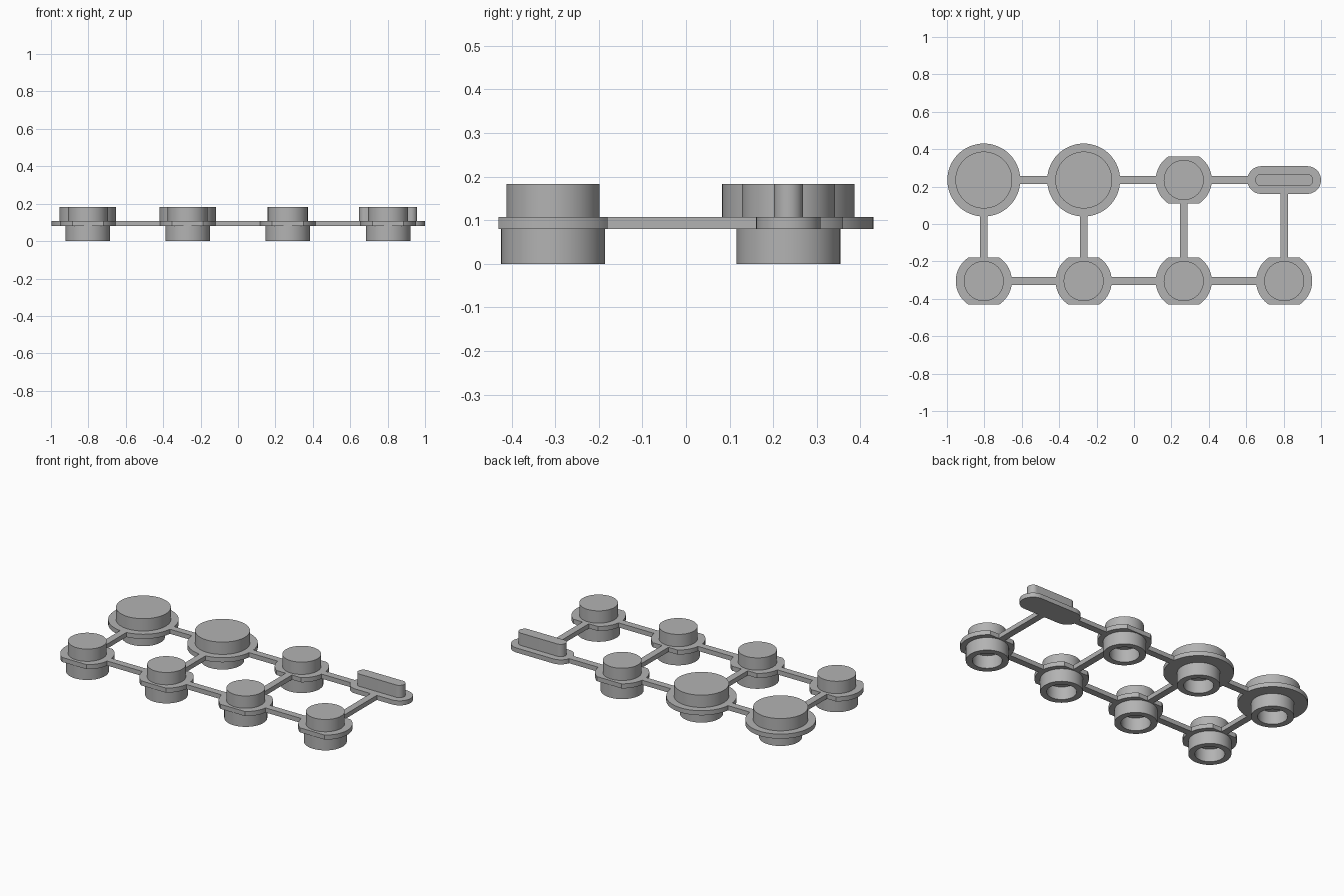
import bpy, bmesh, math

cube = bpy.data.objects.get("Cube")
if cube:
    bpy.data.objects.remove(cube, do_unlink=True)

# Single grey rubber material
grey = bpy.data.materials.new("grey_rubber")
grey.use_nodes = True
COLOUR = (0.45, 0.45, 0.45, 1)
grey.diffuse_color = COLOUR
grey.node_tree.nodes["Principled BSDF"].inputs["Base Color"].default_value = COLOUR

WEB_LOW, WEB_TOP, KEY_TOP = 0.08, 0.108, 0.183
COLUMNS = (-0.803, -0.269, 0.266, 0.803)
FRONT_Y, BACK_Y = -0.305, 0.235
STRIP = 0.021   # half width of connecting strips


def finish(bm, name, x=0, y=0):
    bmesh.ops.recalc_face_normals(bm, faces=bm.faces)
    mesh = bpy.data.meshes.new(name)
    bm.to_mesh(mesh)
    bm.free()
    obj = bpy.data.objects.new(name, mesh)
    obj.location = (x, y, 0)
    bpy.context.collection.objects.link(obj)
    mesh.materials.append(grey)
    bpy.ops.object.select_all(action='DESELECT')
    obj.select_set(True)
    bpy.context.view_layer.objects.active = obj
    bpy.ops.object.shade_smooth_by_angle(angle=math.radians(30))
    return obj


def prism(name, outline, low, high, x=0, y=0):
    """Extrude a closed outline between two heights."""
    bm = bmesh.new()
    face = bm.faces.new([bm.verts.new((px, py, low)) for px, py in outline])
    top = bmesh.ops.extrude_face_region(bm, geom=[face])["geom"]
    bmesh.ops.translate(bm, vec=(0, 0, high - low),
                        verts=[v for v in top if isinstance(v, bmesh.types.BMVert)])
    return finish(bm, name, x, y)


def arc(cx, radius, start, end, steps):
    angles = [start + (end - start) * i / steps for i in range(steps + 1)]
    return [(cx + radius * math.cos(a), radius * math.sin(a)) for a in angles]


def circle(radius):
    return arc(0, radius, 0, math.tau, 64)[:-1]


def flat_sided(radius, half):
    """Circle with its front and back cut straight."""
    a = math.asin(half / radius)
    return arc(0, radius, -a, a, 24) + arc(0, radius, math.pi - a, math.pi + a, 24)


def pill(half_length, radius):
    c, q = half_length - radius, math.pi / 2
    return arc(c, radius, -q, q, 24) + arc(-c, radius, q, 3 * q, 24)


def socket(name, x, y):
    """Hollow round post, open at the bottom."""
    profile = [(0, WEB_LOW), (0.083, WEB_LOW), (0.083, 0), (0.119, 0), (0.119, WEB_LOW)]
    bm = bmesh.new()
    verts = [bm.verts.new((r, 0, z)) for r, z in profile]
    edges = [bm.edges.new(pair) for pair in zip(verts, verts[1:])]
    bmesh.ops.spin(bm, geom=verts + edges, cent=(0, 0, 0), axis=(0, 0, 1),
                   angle=math.tau, steps=64)
    bmesh.ops.remove_doubles(bm, verts=bm.verts, dist=0.0001)
    return finish(bm, name, x, y)


def button(name, x, y, flange, cap_radius):
    prism(name + "_flange", flange, WEB_LOW, WEB_TOP, x, y)
    prism(name + "_cap", circle(cap_radius), WEB_TOP, KEY_TOP, x, y)
    socket(name + "_socket", x, y)


def strip(name, x0, x1, y0, y1):
    prism(name, [(x0, y0), (x1, y0), (x1, y1), (x0, y1)], WEB_LOW, WEB_TOP)


# Front row of small buttons, back row of two large, one small
SMALL, LARGE, HALF = 0.15, 0.195, 0.125
for i, x in enumerate(COLUMNS):
    button(f"front_button_{i + 1}", x, FRONT_Y, flat_sided(SMALL, HALF), 0.107)
for i, x in enumerate(COLUMNS[:2]):
    button(f"large_button_{i + 1}", x, BACK_Y, circle(LARGE), 0.152)
button("back_button", COLUMNS[2], BACK_Y, flat_sided(SMALL, HALF), 0.107)

# Long bar key with no socket
BAR_LENGTH, BAR_WIDTH = 0.197, 0.074
prism("bar_flange", pill(BAR_LENGTH, BAR_WIDTH), WEB_LOW, WEB_TOP, COLUMNS[3], BACK_Y)
prism("bar_key", pill(0.155, 0.033), WEB_TOP, KEY_TOP, COLUMNS[3], BACK_Y)

# Connecting strips along both rows and between them
LAP = 0.004
back_reach_x = (LARGE, LARGE, SMALL, BAR_LENGTH)
back_reach_y = (LARGE, LARGE, HALF, BAR_WIDTH)
for i, x in enumerate(COLUMNS):
    strip(f"cross_strip_{i + 1}", x - STRIP, x + STRIP,
          FRONT_Y + HALF - LAP, BACK_Y - back_reach_y[i] + LAP)
    if i < 3:
        nxt = COLUMNS[i + 1]
        strip(f"front_strip_{i + 1}", x + SMALL - LAP, nxt - SMALL + LAP,
              FRONT_Y - STRIP, FRONT_Y + STRIP)
        strip(f"back_strip_{i + 1}", x + back_reach_x[i] - LAP,
              nxt - back_reach_x[i + 1] + LAP, BACK_Y - STRIP, BACK_Y + STRIP)
